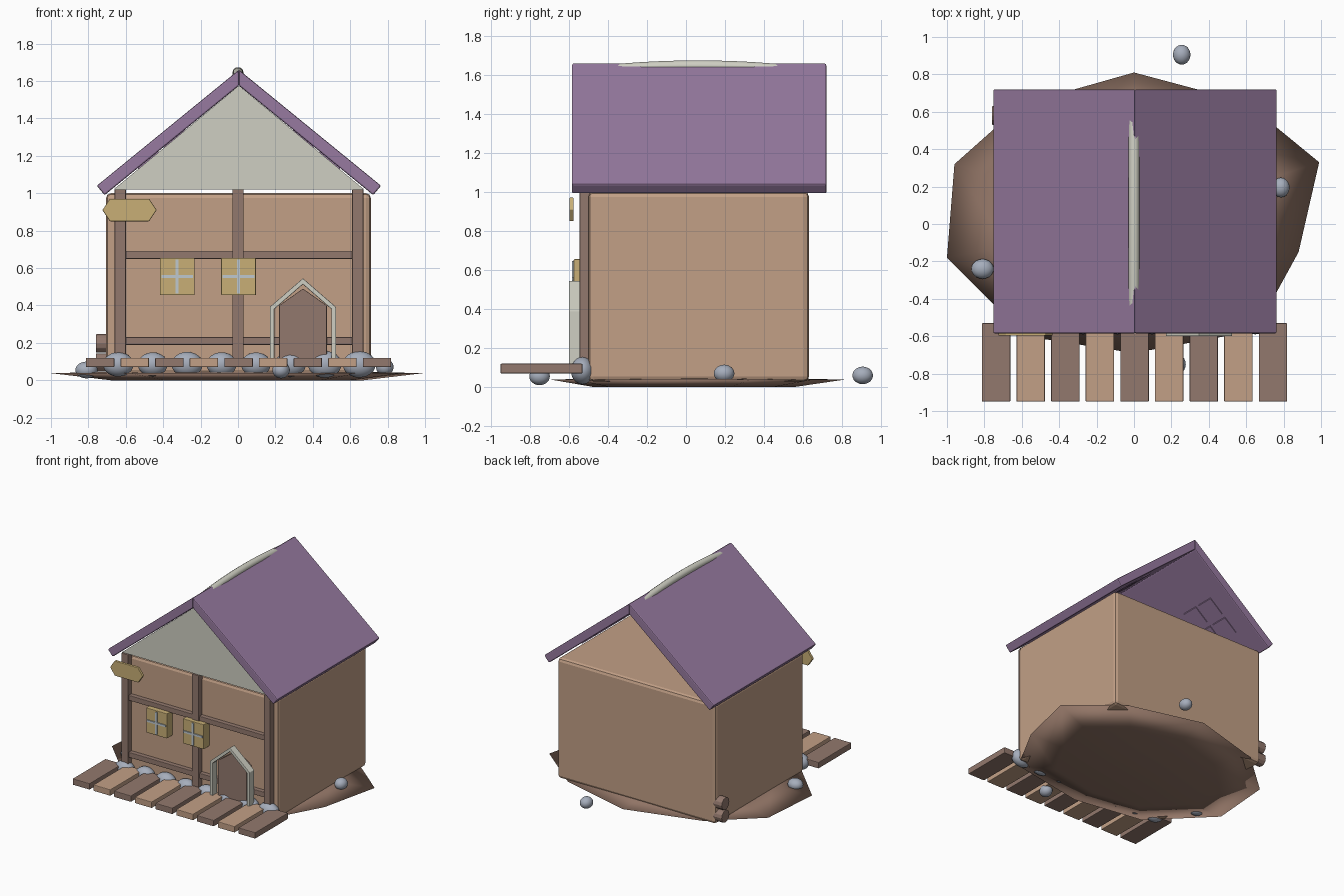
import bpy, bmesh, math, random
from mathutils import Vector, Matrix

if "Cube" in bpy.data.objects:
    bpy.data.objects.remove(bpy.data.objects["Cube"])
random.seed(4)


def material(name, rgb):
    m = bpy.data.materials.new(name)
    m.use_nodes = True
    m.diffuse_color = (*rgb, 1)
    m.node_tree.nodes["Principled BSDF"].inputs["Base Color"].default_value = (*rgb, 1)
    return m


PURPLE = material("roof purple", (.31, .195, .35))
TAN = material("plaster tan", (.54, .35, .24))
BROWN = material("timber brown", (.29, .19, .155))
EARTH = material("earth brown", (.29, .18, .135))
IVORY = material("pale ivory", (.62, .62, .54))
YELLOW = material("warm yellow", (.58, .43, .18))
STONE = material("stone blue grey", (.38, .42, .5))
PALE = material("pale blue", (.52, .58, .62))


def finish(bm, name, mat, bevel=0, smooth=False):
    bmesh.ops.recalc_face_normals(bm, faces=bm.faces)
    me = bpy.data.meshes.new(name)
    bm.to_mesh(me)
    bm.free()
    ob = bpy.data.objects.new(name, me)
    bpy.context.collection.objects.link(ob)
    me.materials.append(mat)
    if bevel:
        b = ob.modifiers.new("bevel", "BEVEL")
        b.width, b.segments = bevel, 2
    if smooth:
        for p in me.polygons:
            p.use_smooth = True
    return ob


def box(name, x, y, z, mat, bevel=0):
    """Box from (low, high) pairs."""
    bm = bmesh.new()
    bmesh.ops.create_cube(bm, size=1)
    for v in bm.verts:
        for i, (a, b) in enumerate((x, y, z)):
            v.co[i] = b if v.co[i] > 0 else a
    return finish(bm, name, mat, bevel)


def prism(name, outline, y, mat, bevel=0):
    """Outline in x and z, extruded between two y values."""
    bm = bmesh.new()
    f = bm.faces.new([bm.verts.new((px, y[0], pz)) for px, pz in outline])
    ext = bmesh.ops.extrude_face_region(bm, geom=[f])["geom"]
    bmesh.ops.translate(bm, vec=(0, y[1] - y[0], 0),
                        verts=[g for g in ext if isinstance(g, bmesh.types.BMVert)])
    return finish(bm, name, mat, bevel)


def stone(name, loc, size):
    bm = bmesh.new()
    bmesh.ops.create_icosphere(bm, subdivisions=3, radius=1)
    for v in bm.verts:
        v.co = Vector(loc) + Vector([c * s for c, s in zip(v.co, size)])
    return finish(bm, name, STONE, smooth=True)


# Ground: shallow irregular dish
rim = [(-1, -.18), (-.58, -.6), (0, -.69), (.65, -.57), (.88, -.15), (.99, .33),
       (.6, .65), (0, .81), (-.6, .64), (-.96, .32)]
bm = bmesh.new()
rings = [[bm.verts.new((x * s, y * s, z)) for x, y in rim]
         for s, z in ((.68, 0), (1, .038), (.68, .045))]
for lower, upper in zip(rings, rings[1:]):
    for i in range(len(rim)):
        j = (i + 1) % len(rim)
        bm.faces.new((lower[i], lower[j], upper[j], upper[i]))
bm.faces.new(rings[0])
bm.faces.new(rings[-1])
finish(bm, "ground", EARTH, smooth=True)

# House body and front gable
box("house_body", (-.705, .71), (-.5, .63), (.03, 1.0), TAN, .025)
prism("front_gable", [(-.665, 1.02), (.675, 1.02), (.005, 1.575)], (-.53, -.49), IVORY)

# Roof slabs, with raised panels under the back overhang
MID = .005
for side, label in ((-1, "right"), (1, "left")):
    prism("roof_" + label, [(MID, 1.66), (MID + side * .76, 1.04),
                            (MID + side * .718, .99), (MID, 1.575)],
          (-.585, .72), PURPLE, .008)
    for row in range(2):
        for col in range(2):
            x0 = .29 + row * .14
            x1 = x0 + .11
            y0 = .24 + col * .17
            z0, z1 = (1.575 - .815 * x for x in (x0, x1))
            prism(f"roof_panel_{label}_{row}_{col}",
                  [(MID + side * x0, z0 + .01), (MID + side * x1, z1 + .01),
                   (MID + side * x1, z1 - .008), (MID + side * x0, z0 - .008)],
                  (y0, y0 + .14), PURPLE)


def tube(name, points, radius, mat, sides=2):
    cu = bpy.data.curves.new(name, "CURVE")
    cu.dimensions = "3D"
    cu.bevel_depth, cu.bevel_resolution, cu.use_fill_caps = radius, sides, True
    sp = cu.splines.new("POLY")
    sp.points.add(len(points) - 1)
    for p, co in zip(sp.points, points):
        p.co = (*co, 1)
    ob = bpy.data.objects.new(name, cu)
    bpy.context.collection.objects.link(ob)
    cu.materials.append(mat)
    return ob


# Gently arched ridge pole
tube("ridge_pole", [(0, .06 + .57 * t / 6, 1.645 - .035 * (t / 6) ** 2)
                    for t in range(-6, 7)], .03, IVORY, 3)

# Timber frame
for i, x in enumerate((-.63, 0, .64)):
    box(f"timber_post_{i}", (x - .03, x + .03), (-.545, -.49), (.08, 1.02), BROWN, .004)
for i, z in enumerate((.21, .67)):
    box(f"timber_rail_{i}", (-.63, .64), (-.535, -.49), (z - .021, z + .021), BROWN, .004)

# Windows with cross bars
for i, x in enumerate((-.325, .003)):
    z, w, h = .555, .093, .1
    box(f"window_{i}", (x - w, x + w), (-.575, -.5), (z - h, z + h), YELLOW, .004)
    box(f"window_bar_upright_{i}", (x - .008, x + .008), (-.583, -.57), (z - .09, z + .09), PALE)
    box(f"window_bar_level_{i}", (x - .085, x + .085), (-.583, -.57), (z - .008, z + .008), PALE)

# Pointed door and its frame
prism("door", [(.22, .09), (.475, .09), (.475, .4), (.347, .49), (.22, .4)],
      (-.57, -.5), BROWN, .004)
outer = [(.17, .1), (.17, .392), (.347, .545), (.524, .392), (.524, .1)]
inner = [(.5, .1), (.5, .38), (.347, .513), (.194, .38), (.194, .1)]
prism("door_frame", outer + inner, (-.6, -.54), IVORY, .004)

# Arrow-ended sign
prism("sign", [(-.725, .91), (-.685, .97), (-.475, .97), (-.435, .91),
               (-.475, .85), (-.685, .85)], (-.597, -.575), YELLOW, .004)

# Boardwalk planks in alternating colours
for i in range(9):
    x = .003 + (i - 4) * .185
    box(f"plank_{i}", (x - .076, x + .076), (-.95, -.53), (.07, .12),
        TAN if i % 2 else BROWN, .005)

# Foundation stones and loose stones
for i in range(8):
    x = -.64 + i * .184
    s = random.uniform(.93, 1.07)
    stone(f"foundation_stone_{i}", (x, -.53, .085), (.085 * s, .06, .068 * s))
loose = [(.255, .905, .06), (-.81, -.24, .055), (.785, .195, .07), (.23, -.75, .055)]
for i, p in enumerate(loose):
    big = .06 if i == 1 else .047
    stone(f"loose_stone_{i}", p, (big, .053, .045))

# Two stacked logs at the rear corner
for i, z in enumerate((.095, .197)):
    bm = bmesh.new()
    bmesh.ops.create_cone(bm, cap_ends=True, segments=12, radius1=.05, radius2=.05, depth=.16,
                          matrix=Matrix.Translation((-.68, .58, z)) @ Matrix.Rotation(math.pi / 2, 4, "Y"))
    finish(bm, f"log_{i}", BROWN, .004)
